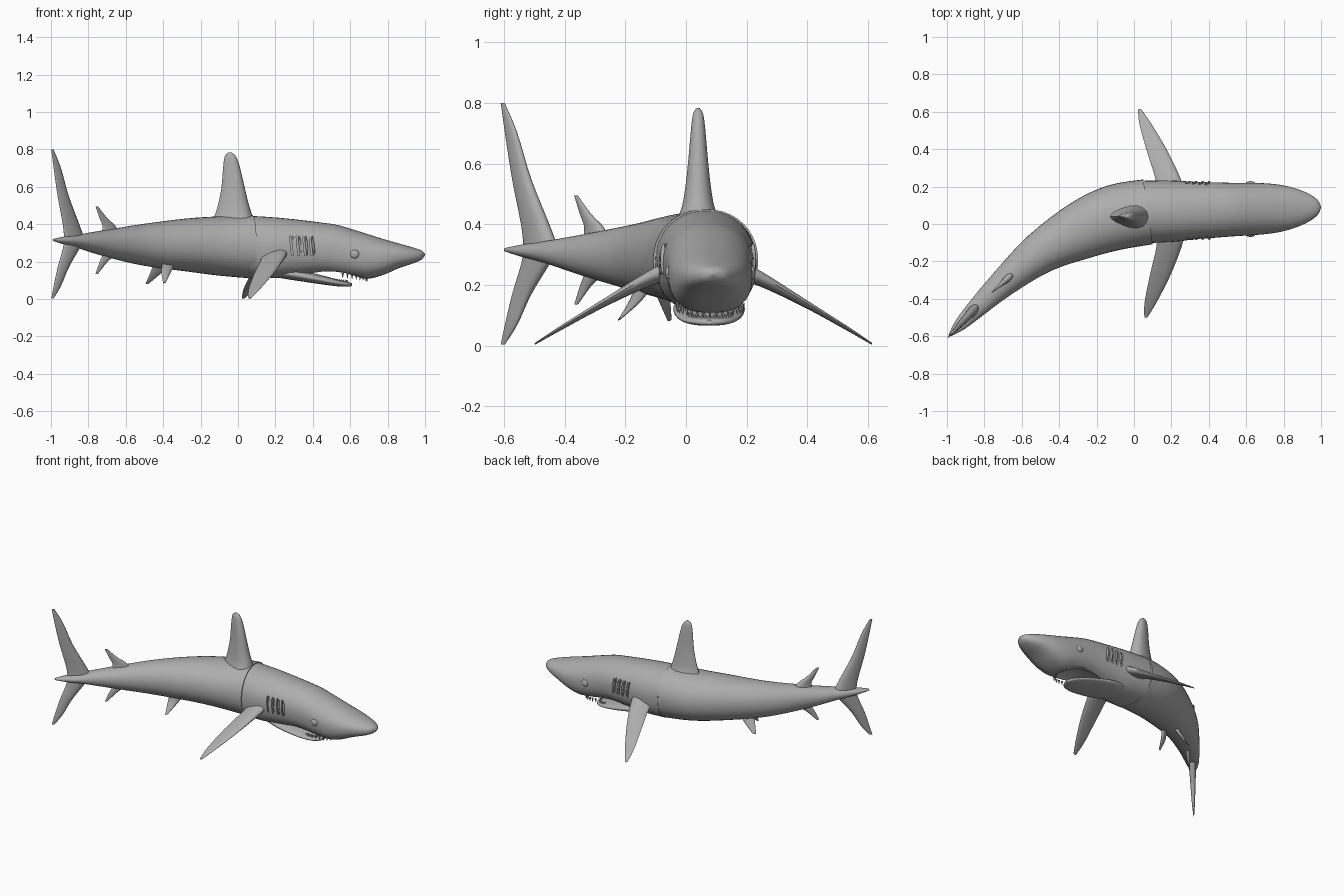
import bpy, bmesh, math
from mathutils import Vector, Matrix

cube = bpy.data.objects.get("Cube")
if cube:
    bpy.data.objects.remove(cube, do_unlink=True)

GREY = (0.42, 0.42, 0.42, 1)
skin = bpy.data.materials.new("plain grey")
skin.use_nodes = True
skin.diffuse_color = GREY
skin.node_tree.nodes["Principled BSDF"].inputs["Base Color"].default_value = GREY


def finish(name, bm, angle=50):
    bmesh.ops.recalc_face_normals(bm, faces=bm.faces)
    mesh = bpy.data.meshes.new(name)
    bm.to_mesh(mesh)
    bm.free()
    mesh.materials.append(skin)
    ob = bpy.data.objects.new(name, mesh)
    bpy.context.collection.objects.link(ob)
    smooth(ob, angle)
    return ob


def smooth(ob, angle=50):
    bpy.ops.object.select_all(action='DESELECT')
    ob.select_set(True)
    bpy.context.view_layer.objects.active = ob
    bpy.ops.object.shade_smooth_by_angle(angle=math.radians(angle))


def refine(rows, steps=4):
    """Smooth interpolation through rows of numbers."""
    out = []
    for i in range(len(rows) - 1):
        a, b, c, d = (rows[max(i - 1, 0)], rows[i], rows[i + 1],
                      rows[min(i + 2, len(rows) - 1)])
        for k in range(steps):
            t = k / steps
            out.append([q + t / 2 * (r - p + t * (2*p - 5*q + 4*r - s + t * (3*(q - r) + s - p)))
                        for p, q, r, s in zip(a, b, c, d)])
    return out + [list(rows[-1])]


def skin_rings(name, rings):
    bm = bmesh.new()
    loops = [[bm.verts.new(p) for p in ring] for ring in rings]
    n = len(loops[0])
    for a, b in zip(loops, loops[1:]):
        for i in range(n):
            j = (i + 1) % n
            bm.faces.new((a[i], a[j], b[j], b[i]))
    bm.faces.new(loops[0][::-1])
    bm.faces.new(loops[-1])
    return finish(name, bm)


def trunk(name, rows, belly=2.0, sides=40):
    """Loft upright ovals: x, y, half width, top, bottom; belly squares the underside."""
    rows = refine(rows)
    rings = []
    for i, (x, y, w, top, low) in enumerate(rows):
        p, q = rows[max(i - 1, 0)], rows[min(i + 1, len(rows) - 1)]
        side = Vector((p[1] - q[1], q[0] - p[0], 0)).normalized()
        ring = []
        for k in range(sides):
            a = math.tau * k / sides
            c, s = math.cos(a), math.sin(a)
            power = belly if s < 0 else 2.1
            u = math.copysign(abs(c) ** (2 / power), c)
            v = math.copysign(abs(s) ** (2 / power), s)
            ring.append(Vector((x, y, (top + low) / 2 + v * (top - low) / 2))
                        + side * max(w, 0.002) * u)
        rings.append(ring)
    return skin_rings(name, rings)


def fin(name, rows, sides=16):
    """Loft lens sections: leading point, trailing point, thickness."""
    rows = refine(rows)
    mids = [(Vector(r[:3]) + Vector(r[3:6])) / 2 for r in rows]
    rings = []
    for i, r in enumerate(rows):
        half = (Vector(r[:3]) - Vector(r[3:6])) / 2
        span = mids[min(i + 1, len(rows) - 1)] - mids[max(i - 1, 0)]
        across = half.cross(span).normalized() * max(r[6], 0.003) / 2
        rings.append([mids[i] + half * math.cos(a) + across * math.sin(a) * (1 + 0.4 * math.cos(a))
                      for a in (math.tau * k / sides for k in range(sides))])
    return skin_rings(name, rings)


def upright_fin(name, origin, heading, stretch, rows):
    """Vertical fin: lead and trail distance, height, thickness."""
    o, d = Vector(origin), Vector((*heading, 0))
    fin(name, [[*(o + d * a + Vector((0, 0, h * stretch))),
                *(o + d * b + Vector((0, 0, h * stretch))), t] for a, b, h, t in rows])


# Curved rear body
trunk("rear_body", [
    (0.075, 0.065, 0.175, 0.45, 0.11), (-0.1, 0.035, 0.175, 0.442, 0.125),
    (-0.28, -0.034, 0.155, 0.43, 0.148), (-0.5, -0.154, 0.113, 0.402, 0.178),
    (-0.7, -0.317, 0.075, 0.37, 0.225), (-0.85, -0.459, 0.05, 0.345, 0.272),
    (-0.93, -0.539, 0.033, 0.333, 0.293), (-0.985, -0.595, 0.008, 0.322, 0.31)], 2.1)

# Head with pointed snout
head = trunk("head", [(x, 0.063 + 0.027 * x, w, t, b) for x, w, t, b in [
    (0.06, 0.167, 0.445, 0.116), (0.2, 0.164, 0.436, 0.112),
    (0.32, 0.155, 0.424, 0.122), (0.45, 0.147, 0.408, 0.132),
    (0.53, 0.143, 0.396, 0.126), (0.62, 0.14, 0.37, 0.114),
    (0.7, 0.136, 0.345, 0.109), (0.78, 0.126, 0.32, 0.13),
    (0.86, 0.106, 0.297, 0.165), (0.93, 0.077, 0.277, 0.188),
    (0.98, 0.042, 0.26, 0.21), (1, 0.004, 0.242, 0.234)]], 2.5)

# Gill slits and mouth hollow cut into the head
bm = bmesh.new()
for side in (-1, 1):
    for i in range(4):
        spot = Matrix.Translation((0.285 + 0.035 * i, 0.073 + side * 0.153, 0.285))
        bmesh.ops.create_cube(bm, size=1, matrix=spot @ Matrix.Rotation(-0.1, 4, 'Y')
                              @ Matrix.Diagonal((0.009, 0.04, 0.105, 1)))
bmesh.ops.create_uvsphere(bm, u_segments=32, v_segments=16, radius=1,
                          matrix=Matrix.Translation((0.5, 0.077, 0.118))
                          @ Matrix.Diagonal((0.175, 0.11, 0.05, 1)))
cutter = finish("head_cutter", bm)
cutter.hide_render = True
cut = head.modifiers.new("openings", 'BOOLEAN')
cut.operation, cut.solver, cut.object = 'DIFFERENCE', 'EXACT', cutter
bpy.context.view_layer.objects.active = head
bpy.ops.object.modifier_apply(modifier=cut.name)
bpy.data.objects.remove(cutter, do_unlink=True)
smooth(head, 40)

# Gill flaps and eyes
for side, label in ((-1, "right"), (1, "left")):
    bm = bmesh.new()
    for i in range(4):
        spot = Matrix.Translation((0.297 + 0.035 * i, 0.073 + side * 0.148, 0.285))
        bmesh.ops.create_uvsphere(bm, u_segments=12, v_segments=8, radius=1, matrix=spot
                                  @ Matrix.Rotation(-0.1, 4, 'Y')
                                  @ Matrix.Diagonal((0.007, 0.01, 0.052, 1)))
    finish(label + "_gill_flaps", bm)
    bm = bmesh.new()
    bmesh.ops.create_uvsphere(bm, u_segments=16, v_segments=10, radius=1,
                              matrix=Matrix.Translation((0.623, 0.08 + side * 0.137, 0.24))
                              @ Matrix.Diagonal((0.025, 0.012, 0.023, 1)))
    finish(label + "_eye", bm)

# Lower jaw, nearly closed at the back
trunk("lower_jaw", [(x, 0.076, w, t, b) for x, w, t, b in [
    (0.2, 0.09, 0.18, 0.116), (0.32, 0.117, 0.158, 0.097),
    (0.45, 0.111, 0.126, 0.078), (0.54, 0.088, 0.103, 0.067),
    (0.59, 0.055, 0.091, 0.066), (0.61, 0.01, 0.084, 0.07)]], 2.3)

# Teeth in two arcs
for name, front, reach, wide, height, size, flip in (
        ("upper_teeth", 0.69, 0.13, 0.108, 0.107, 0.026, math.pi),
        ("lower_teeth", 0.585, 0.07, 0.07, 0.095, 0.014, 0)):
    bm = bmesh.new()
    for i in range(17):
        a = math.pi * (i / 16 - 0.5)
        x = front - reach * (1 - math.cos(a))
        z = height + 0.14 * (front - x)
        bmesh.ops.create_cone(bm, cap_ends=True, segments=6, radius1=0.007, radius2=0.001,
                              depth=size, matrix=Matrix.Translation((x, 0.079 + wide * math.sin(a), z))
                              @ Matrix.Rotation(flip, 4, 'X'))
    finish(name, bm)

# Main dorsal fin
upright_fin("dorsal_fin", (0.08, 0.04, 0.4), (-1, 0), 1, [
    (-0.01, 0.225, 0, 0.14), (0.008, 0.2, 0.06, 0.1), (0.026, 0.183, 0.12, 0.08),
    (0.045, 0.168, 0.2, 0.063), (0.074, 0.158, 0.32, 0.043),
    (0.094, 0.149, 0.366, 0.03), (0.115, 0.133, 0.383, 0.01)])

# Small matching fins above and below the tail stalk
for name, stretch in (("second_dorsal_fin", 1), ("anal_fin", -1)):
    upright_fin(name, (-0.65, -0.268, 0.315), (-0.73, -0.66), stretch, [
        (-0.02, 0.11, 0.03, 0.04), (0.01, 0.102, 0.075, 0.03),
        (0.072, 0.125, 0.12, 0.017), (0.135, 0.153, 0.18, 0.005)])

# Tail fin lobes
for name, stretch in (("upper_tail_lobe", 1), ("lower_tail_lobe", -0.66)):
    upright_fin(name, (-0.84, -0.44, 0.32), (-0.68, -0.735), stretch, [
        (-0.02, 0.13, 0, 0.05), (0.02, 0.142, 0.08, 0.042), (0.1, 0.182, 0.23, 0.03),
        (0.16, 0.214, 0.38, 0.018), (0.215, 0.233, 0.48, 0.005)])

# Pectoral fins, the left one swept back a little more
for label, side, lean, reach in (("right", -1, 0, 1.02), ("left", 1, 0.075, 1)):
    rows = []
    for lead, trail, out, z, drop, t in [
            (0.27, 0.12, 0.1, 0.26, 0.03, 0.065), (0.255, 0.12, 0.18, 0.23, 0.025, 0.042),
            (0.195, 0.085, 0.33, 0.143, 0.012, 0.022), (0.122, 0.057, 0.47, 0.058, 0.006, 0.012),
            (0.073, 0.055, 0.55, 0.007, 0.003, 0.005)]:
        y, back = 0.063 + side * out * reach, lean * max(out - 0.1, 0)
        rows.append((lead - back, y, z, trail - back, y, z - drop, t))
    fin(label + "_pectoral_fin", rows)

# Pelvic fins
fin("left_pelvic_fin", [
    (-0.36, -0.065, 0.2, -0.45, -0.11, 0.2, 0.03), (-0.4, -0.055, 0.15, -0.465, -0.09, 0.15, 0.02),
    (-0.475, -0.048, 0.085, -0.495, -0.06, 0.08, 0.006)])
fin("right_pelvic_fin", [
    (-0.33, -0.11, 0.2, -0.4, -0.17, 0.2, 0.03), (-0.355, -0.15, 0.15, -0.41, -0.185, 0.15, 0.02),
    (-0.385, -0.215, 0.09, -0.4, -0.225, 0.083, 0.006)])
